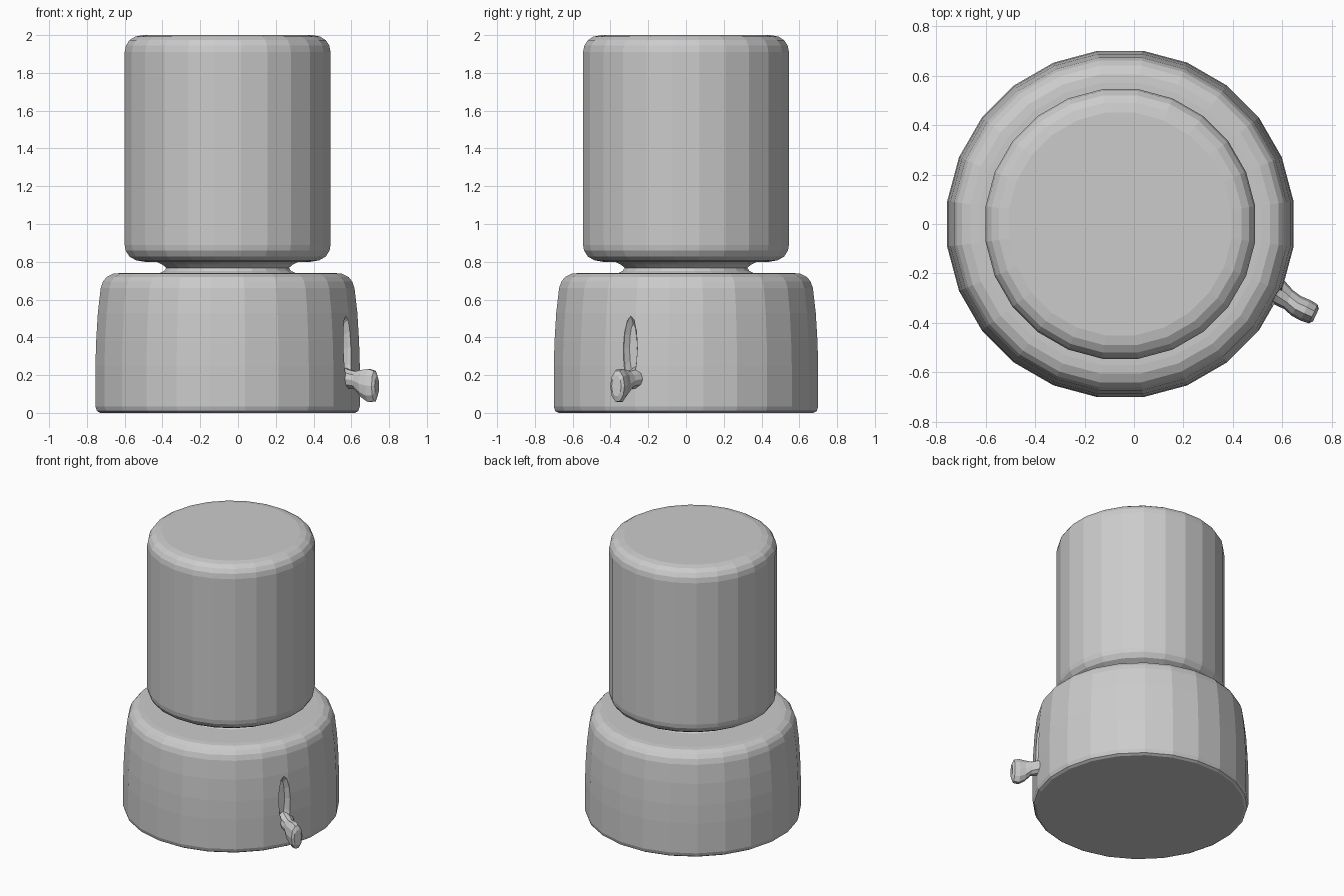
import bpy, bmesh
from math import pi, cos, sin, radians
from mathutils import Vector

if "Cube" in bpy.data.objects:
    bpy.data.objects.remove(bpy.data.objects["Cube"])

SIDES = 24
AXIS_X = -0.055          # the round body sits slightly left of centre
TAP_ANGLE = radians(-25)


def make_object(name, bm):
    bmesh.ops.recalc_face_normals(bm, faces=bm.faces[:])
    mesh = bpy.data.meshes.new(name)
    bm.to_mesh(mesh)
    bm.free()
    obj = bpy.data.objects.new(name, mesh)
    bpy.context.collection.objects.link(obj)
    return obj


def loft(name, rings, capped=True):
    """Skin a list of equal-length vertex rings."""
    bm = bmesh.new()
    loops = [[bm.verts.new(p) for p in ring] for ring in rings]
    n = len(loops[0])
    for a, b in zip(loops, loops[1:]):
        for i in range(n):
            j = (i + 1) % n
            bm.faces.new((a[i], a[j], b[j], b[i]))
    if capped:
        bm.faces.new(loops[0])
        bm.faces.new(loops[-1])
    return make_object(name, bm)


def turned(name, profile, capped=True):
    """Faceted lathe; profile radii are measured to the flats."""
    k = 1 / cos(pi / SIDES)
    rings = [[(AXIS_X + r * k * cos((i + .5) * 2 * pi / SIDES),
               r * k * sin((i + .5) * 2 * pi / SIDES), z)
              for i in range(SIDES)] for r, z in profile]
    return loft(name, rings, capped)


# Wide base with a gently tapering wall
base = turned("base", [
    (.675, 0), (.692, .01), (.70, .035), (.70, .25), (.696, .38), (.687, .53),
    (.672, .66), (.660, .695), (.640, .72), (.605, .737), (.57, .74)])

# Short flared neck
turned("neck", [(.36, .74), (.335, .752), (.325, .768), (.345, .785), (.375, .80)],
       capped=False)

# Tall tank with rounded rims
turned("tank", [
    (.44, .80), (.485, .808), (.52, .828), (.54, .86), (.545, .89),
    (.545, 1.91), (.538, 1.945), (.52, 1.973), (.49, 1.992), (.45, 2.0)])

# Local frame of the tap: outward, sideways, up
out = Vector((cos(TAP_ANGLE), sin(TAP_ANGLE), 0))
side = Vector((-sin(TAP_ANGLE), cos(TAP_ANGLE), 0))
up = Vector((0, 0, 1))
axis = Vector((AXIS_X, 0, 0))


def oval(centre, u, v, n):
    return [centre + u * cos(i * 2 * pi / n) + v * sin(i * 2 * pi / n)
            for i in range(n)]


# Shallow upright groove above the tap
cutter = loft("groove_cutter", [
    oval(axis + out * d + up * .34, side * w, up * h, 12)
    for d, w, h in [(.66, .022, .13), (.685, .04, .17), (.75, .05, .20)]])
cutter.hide_render = True
cutter.hide_viewport = True
cut = base.modifiers.new("groove", 'BOOLEAN')
cut.operation = 'DIFFERENCE'
cut.solver = 'EXACT'
cut.object = cutter

# Tap: stubby stem swelling into a flattened knob
loft("tap", [
    oval(axis + out * d + side * s + up * z, side * w, up * h, 10)
    for d, s, z, w, h in [
        (.64, .03, .18, .065, .075), (.70, .02, .18, .052, .052),
        (.745, .01, .172, .042, .050), (.785, .0, .155, .044, .076),
        (.825, .0, .145, .046, .092), (.86, .0, .142, .042, .085),
        (.872, .0, .142, .028, .055)]])
